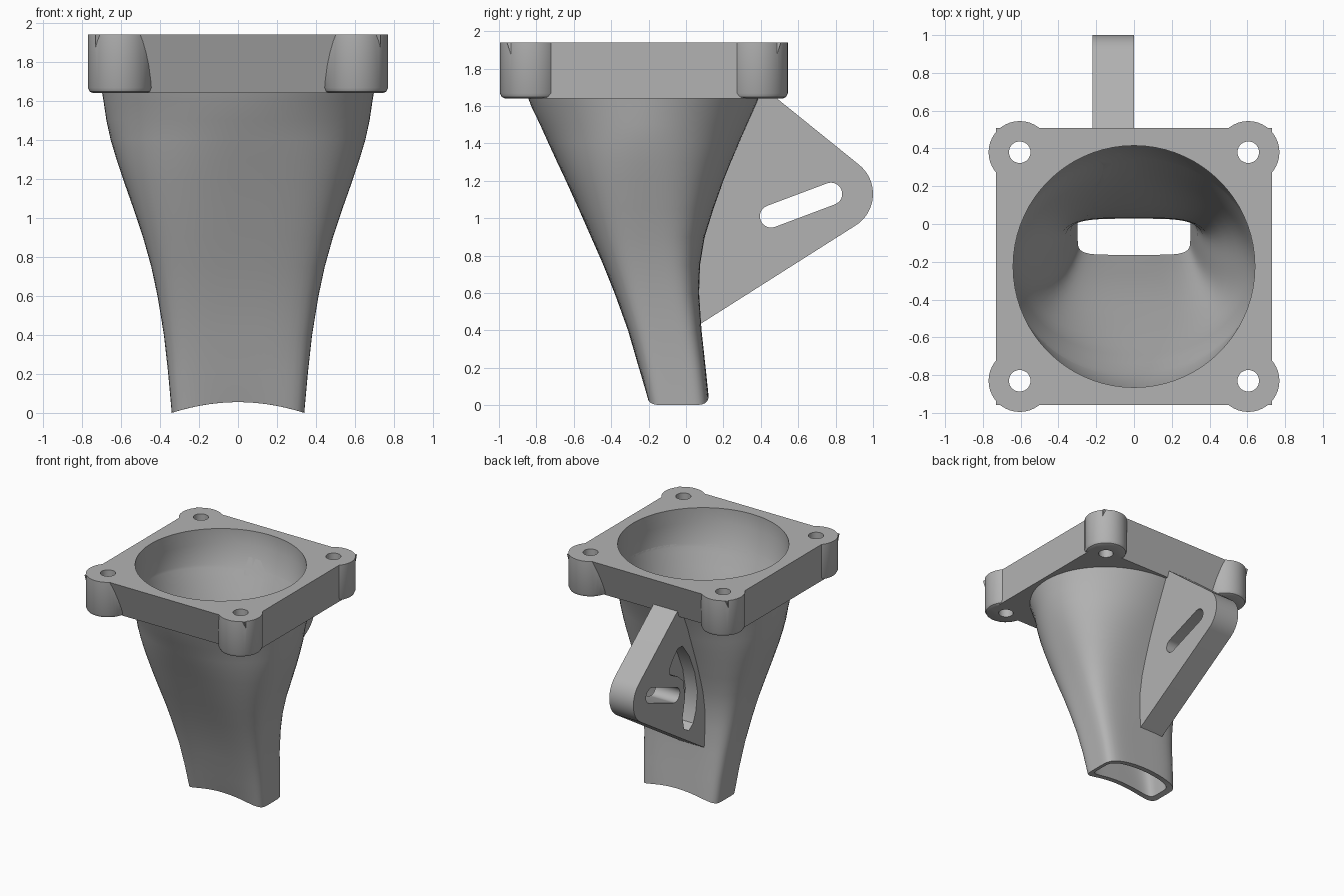
import bpy, bmesh, math
from mathutils import Vector

if "Cube" in bpy.data.objects:
    bpy.data.objects.remove(bpy.data.objects["Cube"], do_unlink=True)

grey = bpy.data.materials.new("plain grey")
grey.use_nodes = True
grey.diffuse_color = (0.45, 0.45, 0.45, 1)
grey.node_tree.nodes["Principled BSDF"].inputs["Base Color"].default_value = (0.45, 0.45, 0.45, 1)

SEG = 72
MID = -0.225          # centre of the flange in y
TOP, UNDER = 1.94, 1.64
WALL = 0.042


def loft(name, rings, loop=False):
    """Skin a list of equal-length rings; cap the ends or join last to first."""
    bm = bmesh.new()
    rows = [[bm.verts.new(p) for p in ring] for ring in rings]
    pairs = list(zip(rows, rows[1:]))
    if loop:
        pairs.append((rows[-1], rows[0]))
    else:
        bm.faces.new(rows[0])
        bm.faces.new(rows[-1])
    n = len(rows[0])
    for a, b in pairs:
        for i in range(n):
            j = (i + 1) % n
            bm.faces.new((a[i], a[j], b[j], b[i]))
    bmesh.ops.recalc_face_normals(bm, faces=bm.faces)
    mesh = bpy.data.meshes.new(name)
    bm.to_mesh(mesh)
    bm.free()
    mesh.materials.append(grey)
    obj = bpy.data.objects.new(name, mesh)
    bpy.context.collection.objects.link(obj)
    return obj


def boolean(obj, other, operation, keep=False):
    bpy.context.view_layer.objects.active = obj
    mod = obj.modifiers.new(operation.lower(), 'BOOLEAN')
    mod.operation, mod.solver, mod.object = operation, 'EXACT', other
    bpy.ops.object.modifier_apply(modifier=mod.name)
    if not keep:
        bpy.data.objects.remove(other, do_unlink=True)


def smooth(obj):
    bpy.ops.object.select_all(action='DESELECT')
    obj.select_set(True)
    bpy.context.view_layer.objects.active = obj
    bpy.ops.object.shade_smooth_by_angle(angle=math.radians(30))


def section(z, hx, front, back, inset=0.0, arch=0.0):
    """Cross-section going from rounded rectangle (low) to ellipse (high)."""
    power = 2 + 4 * max(0, 1 - z / 1.5) ** 1.2
    cy, hy = (front + back) / 2, (back - front) / 2
    ring = []
    for k in range(SEG):
        a = math.tau * k / SEG
        c, s = math.cos(a), math.sin(a)
        r = (abs(c) ** power + abs(s) ** power) ** (-1 / power)
        x = (hx - inset) * r * c
        ring.append(Vector((x, cy + (hy - inset) * r * s, z + arch * (1 - (x / hx) ** 2))))
    return ring


def circle(x, y, z, r, n=40):
    return [Vector((x + r * math.cos(math.tau * k / n), y + r * math.sin(math.tau * k / n), z))
            for k in range(n)]


def prism(name, outline, x0, x1):
    """Extrude a (y, z) outline along x."""
    return loft(name, [[Vector((x, y, z)) for y, z in outline] for x in (x0, x1)])


def arc(cy, cz, r, a0, a1, n=16):
    return [(cy + r * math.cos(math.radians(a0 + (a1 - a0) * k / n)),
             cz + r * math.sin(math.radians(a0 + (a1 - a0) * k / n))) for k in range(n + 1)]


# Duct: height, half width, front edge, back edge
profile = [(0.0, .34, -.205, .12), (.2, .358, -.252, .105), (.4, .38, -.31, .083),
           (.6, .413, -.382, .07), (.75, .445, -.442, .075), (.9, .487, -.508, .1),
           (1.05, .537, -.574, .147), (1.2, .59, -.642, .2), (1.3, .623, -.689, .24),
           (1.4, .653, -.735, .282), (1.5, .675, -.78, .325), (1.6, .69, -.828, .37),
           (1.66, .7, -.85, .395)]
outer = [section(*row, arch=0 if i else .055) for i, row in enumerate(profile)]
inner = [section(*row, inset=WALL, arch=0 if i else .055) for i, row in enumerate(profile)]
duct = loft("duct", outer + inner[::-1], loop=True)
smooth(duct)

# Cutter for the air passage
bore = [section(z, .64, MID - .64, MID + .64) for z in (1.82, TOP + .05)]
low = section(-.1, *profile[0][1:], inset=WALL)
passage = loft("passage_cutter", [low] + [section(*row, inset=WALL) for row in profile] + bore)

# Flange: front and back walls lean in toward the bottom
flange = loft("flange", [[Vector((sx * .73, MID + sy * hy, z))
                          for sx, sy in ((-1, -1), (1, -1), (1, 1), (-1, 1))]
                         for z, hy in ((UNDER, .632), (TOP, .733))])
corners = [(sx * .605, MID + sy * .605) for sx in (-1, 1) for sy in (-1, 1)]
for x, y in corners:
    post = loft("post", [circle(x, y, z, r) for z, r in
                         ((UNDER, .137), (1.648, .155), (1.668, .165), (TOP, .165))])
    boolean(flange, post, 'UNION')
boolean(flange, passage, 'DIFFERENCE', keep=True)
for x, y in corners:
    hole = loft("hole", [circle(x, y, z, .057) for z in (UNDER - .1, TOP + .1)])
    boolean(flange, hole, 'DIFFERENCE')
smooth(flange)

# Mounting bracket on the back, with its root buried in the duct wall
root = [(back - .06, z) for z, hx, front, back in profile if .5 < z < 1.65]
outline = ([(.02, .4), (.07, .43)] + arc(.8, 1.13, .2, -58, 52) + [(.36, 1.742)] + root[::-1])
bracket = prism("bracket", outline, -.22, 0)
boolean(bracket, passage, 'DIFFERENCE')

# Through slot
tilt = math.degrees(math.atan2(.12, .32))
slot = prism("slot", arc(.455, 1.01, .06, tilt + 90, tilt + 270)
             + arc(.775, 1.13, .06, tilt - 90, tilt + 90), -.4, .2)
boolean(bracket, slot, 'DIFFERENCE')

# Blind curved pocket on the right face
pocket = prism("pocket", [(.36, 1.38), (.27, 1.26), (.2, 1.1), (.165, .93), (.185, .78),
                          (.22, .69), (.28, .65), (.34, .69), (.36, .78), (.325, .95),
                          (.35, 1.09), (.42, 1.15), (.52, 1.2), (.53, 1.25), (.48, 1.32),
                          (.42, 1.38)], -.4, -.11)
boolean(bracket, pocket, 'DIFFERENCE')
smooth(bracket)
